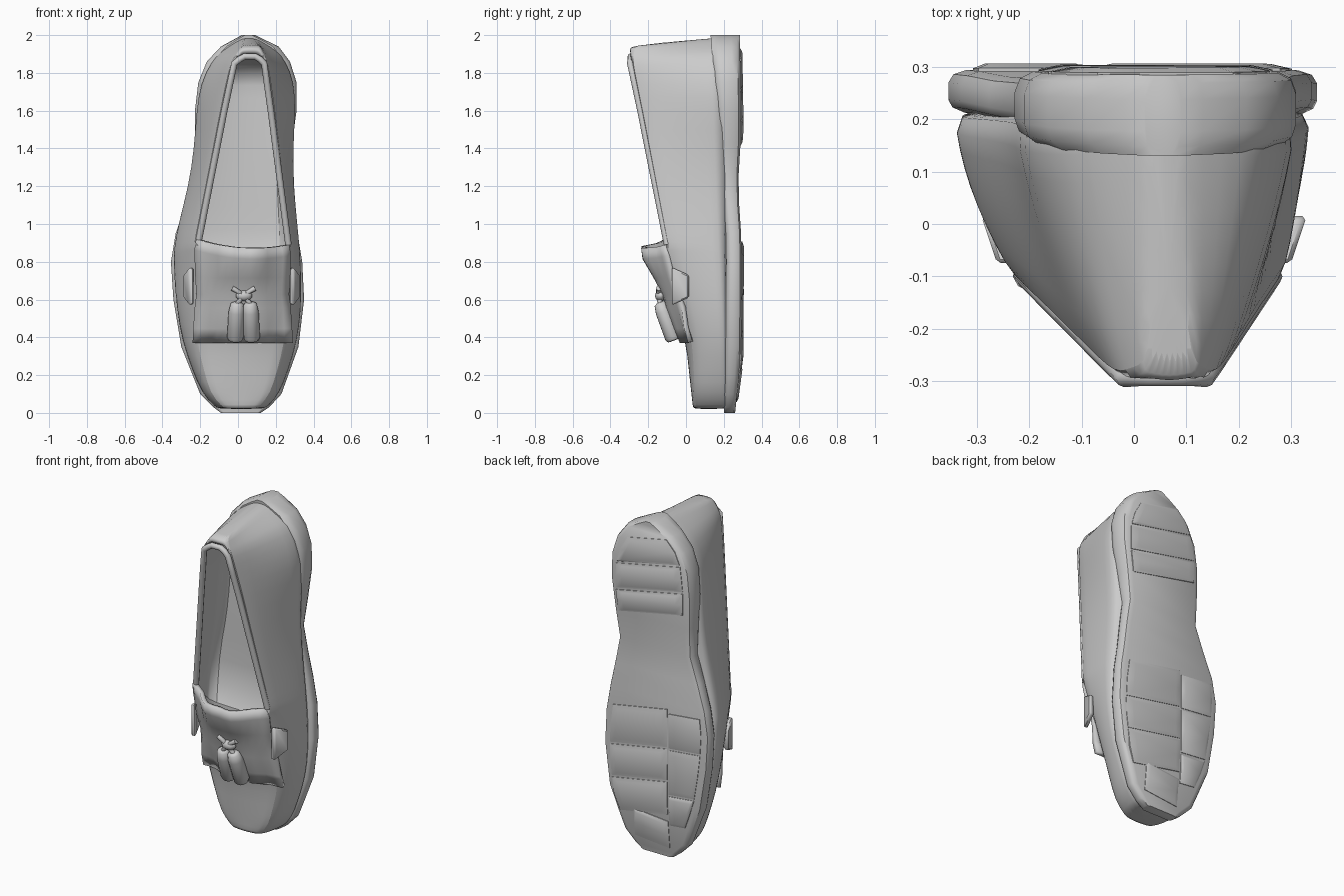
import bpy, bmesh, math
from mathutils import Vector

if "Cube" in bpy.data.objects:
    bpy.data.objects.remove(bpy.data.objects["Cube"])


def interp(table, z, k=1):
    """Piecewise linear lookup of column k in a table whose first column is z."""
    for a, b in zip(table, table[1:]):
        if z <= b[0]:
            return a[k] + (b[k] - a[k]) * max(0, (z - a[0]) / (b[0] - a[0]))
    return table[-1][k]


def finish(bm, name, subsurf=0, thick=0, angle=40):
    bmesh.ops.recalc_face_normals(bm, faces=bm.faces)
    me = bpy.data.meshes.new(name)
    bm.to_mesh(me)
    bm.free()
    ob = bpy.data.objects.new(name, me)
    bpy.context.collection.objects.link(ob)
    if thick:
        m = ob.modifiers.new("thick", 'SOLIDIFY')
        m.thickness, m.offset = thick, 0
    if subsurf:
        m = ob.modifiers.new("smooth", 'SUBSURF')
        m.levels = m.render_levels = subsurf
    bpy.ops.object.select_all(action='DESELECT')
    ob.select_set(True)
    bpy.context.view_layer.objects.active = ob
    bpy.ops.object.shade_smooth_by_angle(angle=math.radians(angle))


def skin(bm, rings, closed=True, caps=(0, -1)):
    rows = [[bm.verts.new(p) for p in r] for r in rings]
    n = len(rows[0])
    for a, b in zip(rows, rows[1:]):
        for i in range(n if closed else n - 1):
            j = (i + 1) % n
            bm.faces.new((a[i], a[j], b[j], b[i]))
    for c in caps if closed else ():
        bm.faces.new(rows[c])


def loft(name, rings, closed=True, **kw):
    bm = bmesh.new()
    skin(bm, rings, closed)
    finish(bm, name, **kw)


def tube(name, pts, r):
    cu = bpy.data.curves.new(name, 'CURVE')
    cu.dimensions, cu.bevel_depth, cu.bevel_resolution = '3D', r, 2
    cu.use_fill_caps = True
    sp = cu.splines.new('POLY')
    sp.points.add(len(pts) - 1)
    for p, co in zip(sp.points, pts):
        p.co = (*co, 1)
    ob = bpy.data.objects.new(name, cu)
    bpy.context.collection.objects.link(ob)


# Sole: outline (z, left, right) with varying top and bottom height
outline = [(0, -.09, .12), (.03, -.13, .165), (.1, -.2, .23), (.35, -.3, .32), (.6, -.342, .35),
           (.8, -.355, .34), (.95, -.33, .315), (1.25, -.225, .262), (1.6, -.228, .31),
           (1.75, -.21, .31), (1.86, -.165, .275), (1.94, -.09, .215), (2.0, .02, .09)]
side_edges = [(0, .2, .26), (.3, .205, .292), (.9, .215, .295), (1.2, .19, .275),
              (1.5, .17, .293), (2, .13, .285)]
stops = sorted({row[0] for row in outline} | {.2, .48, 1.1, 1.42, 1.98})
rings = []
for z in stops:
    l, r = interp(outline, z), interp(outline, z, 2)
    t, b = interp(side_edges, z), interp(side_edges, z, 2)
    half = [(.03, 0), (.008, .12), (0, .3), (0, .7), (.01, .9), (.035, 1)]
    if r - l < .25:
        half = [(d * .6, f) for d, f in half]
    rings.append([(l + d, t + (b - t) * f, z) for d, f in half]
                 + [(r - d, t + (b - t) * f, z) for d, f in reversed(half)])
loft("sole", rings)

# Tread pads: slanted strips that follow the outline, split into columns
bm = bmesh.new()


def pad_column(cuts, left, right, slant):
    for lo, hi in zip(cuts, cuts[1:]):
        corners = []
        for z, xs in ((lo + .006, (0, 1)), ((lo + hi) / 2, (1,)), (hi - .006, (1, 0)),
                      ((lo + hi) / 2, (0,))):
            for s in xs:
                x = (left, right)[s]
                if x is None:
                    x = interp(outline, z, s + 1) + (.045, -.045)[s]
                corners.append((x, z + slant * x))
        cx = sum(c[0] for c in corners) / len(corners)
        cz = sum(c[1] for c in corners) / len(corners)
        skin(bm, [[(cx + (x - cx) * s, interp(side_edges, z, 2) + dy, cz + (z - cz) * s)
                   for x, z in corners] for s, dy in ((1, -.03), (1, .003), (.8, .012))],
             caps=(-1,))


pad_column((.25, .46, .66, .9), -.08, None, -.18)
pad_column((.19, .38, .66, .88), None, -.09, -.1)
pad_column((.06, .24), -.08, .15, .1)
pad_column((1.46, 1.6, 1.76, 1.92), None, None, -.2)
finish(bm, "tread_pads")

# Upper: rules along z for rim (left, right, height), crown height, bulge and inset from the sole
rim = [(.02, -.07, .1, .05), (.1, -.15, .175, .04), (.38, -.225, .255, .03),
       (.89, -.23, .285, -.108), (1.88, -.035, .155, -.305), (2, .02, .12, -.28)]
crown = [(0, .04), (.22, .015), (.38, 0), (.86, -.17), (1.87, -.325), (2, -.29)]
bulge = [(0, 3), (.6, 2.2), (1, 1.75), (1.86, 1.3)]
inset = [(0, .012), (.3, .008), (.8, .006), (1.2, -.028), (1.5, -.01), (1.8, -.005), (2, .02)]
rim_drop = [(1.6, 0), (1.88, .02), (2, .055)]
rings, left_rim, right_rim = [], [], []
for z in (.02, .035, .1, .22, .38, .55, .72, .84, .86, .89, 1, 1.2, 1.4, 1.6, 1.75, 1.87,
          1.92, 1.975, 1.998):
    is_open = .87 < z < 1.9
    zr = z - interp(rim_drop, z)
    zi = .62 if z == .89 else zr
    d, p = interp(inset, z), interp(bulge, z)
    bl, br = interp(outline, z) + d, interp(outline, z, 2) - d
    rl, rr, yr = (interp(rim, z, k) for k in (1, 2, 3))

    def wall(b, r):
        return [(r + (b - r) * (1 - t ** p), .24 + (yr - .24) * t, z + (zr - z) * t)
                for t in (i / 5 for i in range(6))]
    inner = []
    for k in range(1, 8):
        u = k / 4 - 1
        if is_open:  # lining drops from the rim to the insole
            w = min(1, 2 - abs(u) * 2.6) if abs(u) < .7 else .05
            r, b = (rl + .026, bl + .05) if u < 0 else (rr - .026, br - .05)
            x = r + (b - r) * w * .9 if u else (bl + br) / 2
            inner.append((x, yr + (.14 - yr) * w, zr + (zi - zr) * w))
        else:  # domed vamp or heel
            inner.append(((rl + rr) / 2 + (rr - rl) / 2 * u,
                          yr + (interp(crown, z) - yr) * (1 - u * u), zr))
    rings.append(wall(bl, rl) + inner + wall(br, rr)[::-1])
    if is_open:
        left_rim.append((rl + .018, yr + .008, zr))
        right_rim.append((rr - .018, yr + .008, zr))
loft("upper", rings, subsurf=1)

# Rolled edge around the opening
heel_arc = [(x, -.293, 1.892 - 7 * (x - .0625) ** 2) for x in (.01, .035, .09, .115)]
tube("rim_roll", left_rim + heel_arc + right_rim[::-1], .017)

# Fringed saddle over the instep: row z, half width, centre y, edge y
rows = [(.375, .265, -.015, .035), (.45, .26, -.05, .01), (.56, .25, -.1, -.01),
        (.63, .24, -.115, -.035), (.72, .245, -.165, -.06), (.82, .25, -.225, -.08),
        (.875, .24, -.23, -.095)]
grid = []
for k, (z, w, yc, ye) in enumerate(rows):
    line = []
    for i in range(13):
        u = i / 6 - 1
        fold = .014 * math.cos(u * 9) * abs(z - .62) / .25
        dz = (.03 * u * u - .015 * u) if k > 4 else 0
        line.append((.025 + w * u, yc + (ye - yc) * abs(u) ** 1.8 + fold, z + dz))
    grid.append(line)
loft("saddle_flap", grid, closed=False, thick=.025)

# Side tabs where the saddle meets the wall
for label, side, cx in (("left", -1, -.262), ("right", 1, .3)):
    bm = bmesh.new()
    bmesh.ops.create_cube(bm, size=1)
    for v in bm.verts:
        v.co = (cx + v.co.x * .03 + side * v.co.y * .03, -.03 + v.co.y * .09,
                .67 + v.co.z * (.16 - .08 * v.co.y))
    bmesh.ops.bevel(bm, geom=bm.edges[:], offset=.008, segments=1, affect='EDGES')
    finish(bm, "saddle_tab_" + label)


# Tassels and knot: turned along an axis
def turned(name, a, b, profile, n=10):
    a, b = Vector(a), Vector(b)
    q = (b - a).to_track_quat('Z', 'Y')
    ring = [Vector((math.cos(2 * math.pi * i / n), math.sin(2 * math.pi * i / n), 0))
            for i in range(n)]
    loft(name, [[a.lerp(b, t) + q @ (v * r) for v in ring] for t, r in profile], angle=50)


tassel = [(0, .018), (.04, .034), (.25, .043), (.92, .045), (1, .036)]
bead = [(0, .008), (.2, .025), (.5, .03), (.8, .025), (1, .008)]
turned("knot", (-.01, -.135, .62), (.075, -.135, .62), bead)
for label, x0, x1, x2 in (("left", -.005, -.014, -.03), ("right", .065, .072, .09)):
    turned("tassel_" + label, (x0, -.138, .585), (x1, -.062, .385), tassel)
    tube("cord_" + label, [(x2, -.145, .66), (.03, -.145, .625), (x0, -.135, .575)], .014)
